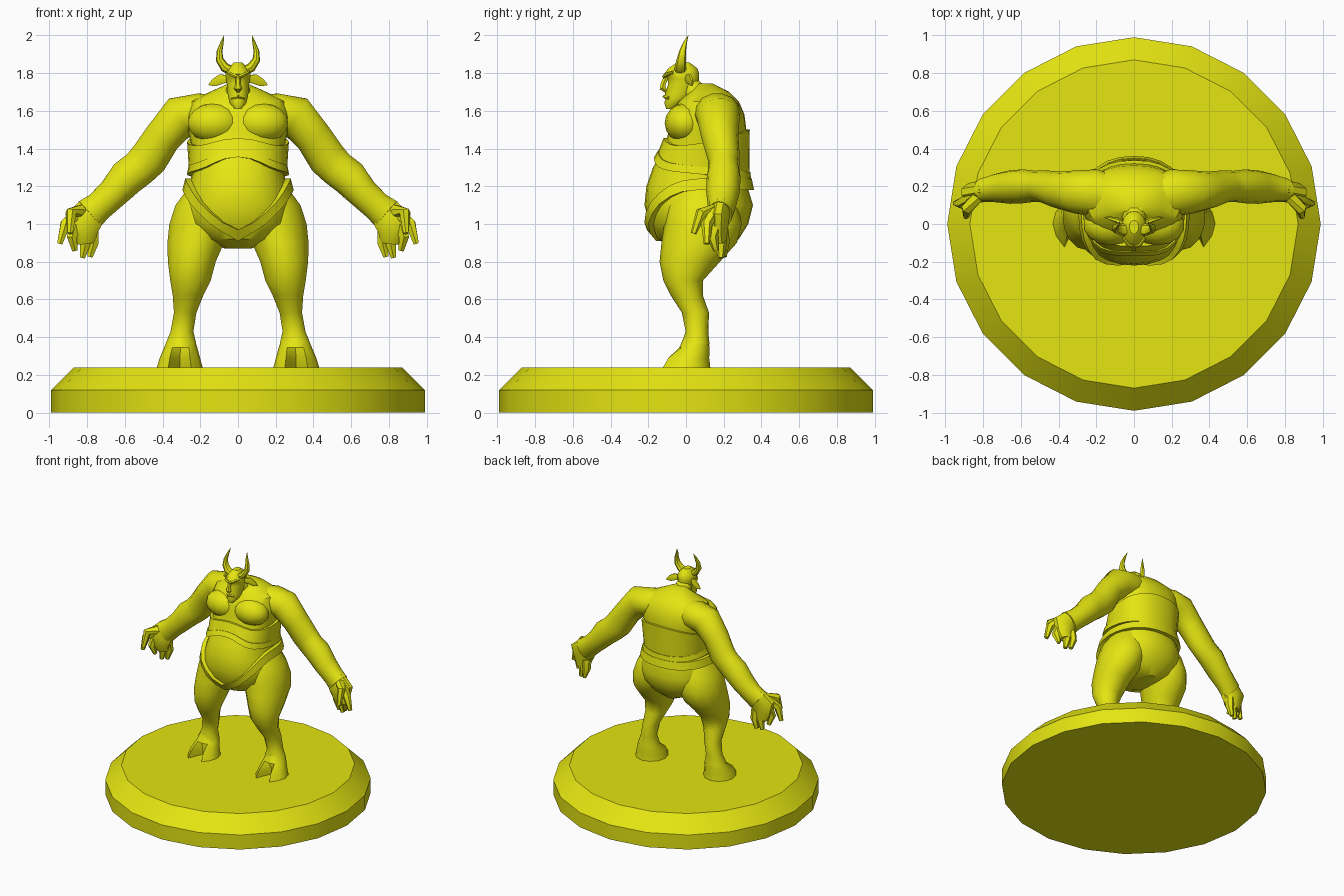
import bpy, bmesh, math
from mathutils import Vector

if "Cube" in bpy.data.objects:
    bpy.data.objects.remove(bpy.data.objects["Cube"])

yellow = bpy.data.materials.new("yellow")
yellow.diffuse_color = (0.78, 0.78, 0.006, 1)
yellow.use_nodes = True
yellow.node_tree.nodes["Principled BSDF"].inputs["Base Color"].default_value = yellow.diffuse_color


def loft(name, rings, cap=True, mirror=False, angle=35, closed=False):
    """Skin a list of point rings; optionally mirror across x."""
    bm = bmesh.new()
    rows = [[bm.verts.new(p) for p in r] for r in rings]
    n = len(rows[0])
    pairs = list(zip(rows, rows[1:]))
    if closed:
        pairs.append((rows[-1], rows[0]))
    for a, b in pairs:
        for i in range(n):
            j = (i + 1) % n
            bm.faces.new((a[i], a[j], b[j], b[i]))
    if cap and not closed:
        bm.faces.new(rows[0])
        bm.faces.new(rows[-1])
    bmesh.ops.recalc_face_normals(bm, faces=bm.faces)
    me = bpy.data.meshes.new(name)
    bm.to_mesh(me)
    bm.free()
    me.materials.append(yellow)
    for p in me.polygons:
        p.use_smooth = True
    me.set_sharp_from_angle(angle=math.radians(angle))
    ob = bpy.data.objects.new(name, me)
    bpy.context.collection.objects.link(ob)
    if mirror:
        m = ob.modifiers.new("mirror", 'MIRROR')
        m.use_mirror_merge = False
    return ob


def ring(x, y, z, rx, ry, n=12):
    """Horizontal ellipse; first point faces the front."""
    return [Vector((x + rx * math.sin(2 * math.pi * i / n),
                    y - ry * math.cos(2 * math.pi * i / n), z)) for i in range(n)]


def tube(name, pts, n=10, mirror=True, side=(0, 1, 0), angle=40):
    """Limb along points (x, y, z, radius along side axis, other radius)."""
    P = [Vector(p[:3]) for p in pts]
    rings = []
    for k, p in enumerate(pts):
        t = (P[min(k + 1, len(P) - 1)] - P[max(k - 1, 0)]).normalized()
        u = Vector(side)
        u = (u - t * u.dot(t)).normalized()
        v = t.cross(u)
        rings.append([P[k] + u * p[3] * math.cos(2 * math.pi * i / n)
                      + v * p[4] * math.sin(2 * math.pi * i / n) for i in range(n)])
    return loft(name, rings, mirror=mirror, angle=angle)


def ball(name, c, r, mirror=True):
    rows = []
    for k in range(9):
        a = math.pi * (k + 0.15) / 8.3
        rows.append(ring(c[0], c[1], c[2] - r[2] * math.cos(a),
                         r[0] * math.sin(a), r[1] * math.sin(a), 14))
    return loft(name, rows, mirror=mirror, angle=50)


# Round plinth with a sloped rim
loft("plinth", [ring(0, 0, z, r, r, 20) for r, z in ((.99, 0), (.99, .12), (.87, .24))],
     angle=30)

# Torso outline: height, front y, back y, half width
TORSO = [(.87, -.04, .22, .07), (.92, -.15, .28, .20), (1.0, -.195, .33, .28),
         (1.1, -.22, .355, .285), (1.2, -.21, .325, .26), (1.3, -.175, .31, .235),
         (1.4, -.115, .315, .245), (1.5, -.09, .32, .265), (1.58, -.075, .31, .275),
         (1.65, -.04, .28, .25), (1.70, .02, .23, .15), (1.745, .06, .14, .05)]


def torso_at(a, z, off=0):
    """Point on the torso at angle a from the front, pushed out by off."""
    z0 = min(max(z, TORSO[0][0]), TORSO[-1][0])
    for lo, hi in zip(TORSO, TORSO[1:]):
        if z0 <= hi[0]:
            break
    f = (z0 - lo[0]) / (hi[0] - lo[0])
    yf, yb, w = [l + (h - l) * f for l, h in zip(lo[1:], hi[1:])]

    def pw(v):
        return math.copysign(abs(v) ** .88, v)
    return Vector(((w + off) * pw(math.sin(a)),
                   (yf + yb) / 2 - ((yb - yf) / 2 + off) * pw(math.cos(a)), z))


ANG = [2 * math.pi * i / 28 for i in range(28)]
loft("torso", [[torso_at(a, t[0]) for a in ANG] for t in TORSO])
ball("chest", (.125, -.005, 1.535), (.145, .108, .105))


def band(name, top, bottom, off):
    """Raised strip around the torso between two height rules."""
    rows = [[torso_at(a, h(a), o) for a in ANG]
            for h, o in ((top, -.02), (top, off), (bottom, off), (bottom, -.02))]
    loft(name, rows, closed=True)


def back(a):
    return (1 - math.cos(a)) / 2


def middle(a):
    return max(0, math.cos(a)) ** 6


def belt_top(a):
    return .97 + .27 * abs(math.sin(a)) ** 1.3 if math.cos(a) > 0 else 1.24


# Wrap around the ribs, its lower hem, and the drooping belt
band("rib_wrap", lambda a: 1.41 + .045 * middle(a) + .09 * back(a) ** 2,
     lambda a: 1.30 + .06 * middle(a) - .05 * back(a), .018)
band("wrap_hem", lambda a: 1.335 + .055 * middle(a) - .06 * back(a),
     lambda a: 1.295 + .06 * middle(a) - .06 * back(a), .027)
band("belt", belt_top, lambda a: belt_top(a) - .06, .03)

# Legs from hip to fetlock
LEG = [(.17, .09, 1.2, .09, .14), (.18, .085, 1.1, .155, .19), (.2, .09, 1.0, .168, .205),
       (.224, .07, .9, .154, .2), (.245, .02, .8, .13, .16), (.252, -.015, .7, .11, .105),
       (.265, .005, .62, .083, .085), (.28, .05, .53, .061, .072), (.297, .058, .43, .062, .06),
       (.303, .05, .36, .085, .075)]
loft("leg", [ring(*r, n=14) for r in LEG], mirror=True, angle=45)

# Cloven hooves: the front point is pulled back to open the cleft
hoof = [ring(*r) for r in ((.302, .052, .40, .066, .064), (.304, .045, .345, .088, .08),
                           (.308, .015, .29, .107, .108), (.309, 0, .23, .124, .13))]
for row, depth in zip(hoof[2:], (.09, .15)):
    row[0].y += depth
    row[1].y -= .015
    row[-1].y -= .015
loft("hoof", hoof, mirror=True)

# Arms
tube("arm", [(.08, .15, 1.6, .09, .085), (.2, .165, 1.59, .125, .105),
             (.305, .17, 1.57, .115, .115), (.40, .18, 1.46, .098, .1),
             (.475, .2, 1.345, .085, .105), (.525, .2, 1.295, .082, .1),
             (.59, .2, 1.245, .09, .1), (.66, .195, 1.165, .088, .085),
             (.735, .19, 1.095, .075, .08), (.79, .18, 1.05, .065, .09)], n=14)

# Hands: palm, grouped fingers, outer finger and thumb
tube("palm", [(.765, .185, 1.09, .055, .075), (.82, .17, 1.02, .058, .105),
              (.815, .17, .95, .05, .075), (.81, .18, .9, .035, .055)])
FINGERS = [((.77, .19, .97), (.765, .20, .9), (.785, .2, .825)),
           ((.815, .18, .95), (.81, .185, .89), (.825, .185, .82)),
           ((.86, .16, 1.0), (.88, .14, .93), (.865, .16, .86)),
           ((.85, .15, 1.06), (.915, .11, 1.0), (.945, .11, .895)),
           ((.83, .15, 1.07), (.885, .08, 1.06), (.89, .04, .95))]
for i, f in enumerate(FINGERS):
    tube("thumb" if i == 4 else "finger_%d" % (i + 1),
         [(*p, r, r) for p, r in zip(f, (.036, .031, .016))], n=6)

# Neck and head
tube("neck", [(0, .11, 1.62, .11, .10), (0, .06, 1.68, .075, .07), (0, 0, 1.75, .05, .055)],
     mirror=False, side=(1, 0, 0))
HEAD = [(1.61, -.105, -.07, .018), (1.64, -.115, -.01, .044), (1.665, -.108, .02, .052),
        (1.69, -.112, .04, .056), (1.74, -.095, .065, .06), (1.77, -.098, .07, .066),
        (1.795, -.115, .07, .068), (1.825, -.095, .06, .055), (1.855, -.05, .02, .025)]
loft("head", [ring(0, (f + b) / 2, z, w, (b - f) / 2, 14) for z, f, b, w in HEAD])

# Face: nose, brow ridges, lips
tube("nose", [(0, -.10, 1.79, .012, .012), (0, -.12, 1.745, .014, .016),
              (0, -.125, 1.72, .024, .018), (0, -.105, 1.705, .012, .012)],
     n=6, mirror=False, side=(1, 0, 0))
tube("brow", [(.004, -.115, 1.78, .012, .01), (.03, -.108, 1.79, .014, .011),
              (.058, -.07, 1.805, .01, .008)], n=6)
tube("lips", [(-.034, -.09, 1.668, .008, .008), (0, -.112, 1.676, .013, .01),
              (.034, -.09, 1.668, .008, .008)], n=6, mirror=False)

# Ears and horns
tube("ear", [(.05, 0, 1.77, .012, .02), (.09, .02, 1.768, .014, .03),
             (.125, .03, 1.75, .01, .024), (.155, .035, 1.738, .003, .004)], n=6)
tube("horn", [(.03, -.03, 1.81, .034, .026), (.07, -.03, 1.83, .031, .025),
              (.097, -.025, 1.87, .025, .021), (.098, -.018, 1.915, .018, .015),
              (.085, -.005, 1.96, .01, .009), (.074, .012, 2.0, .001, .001)], n=8)
